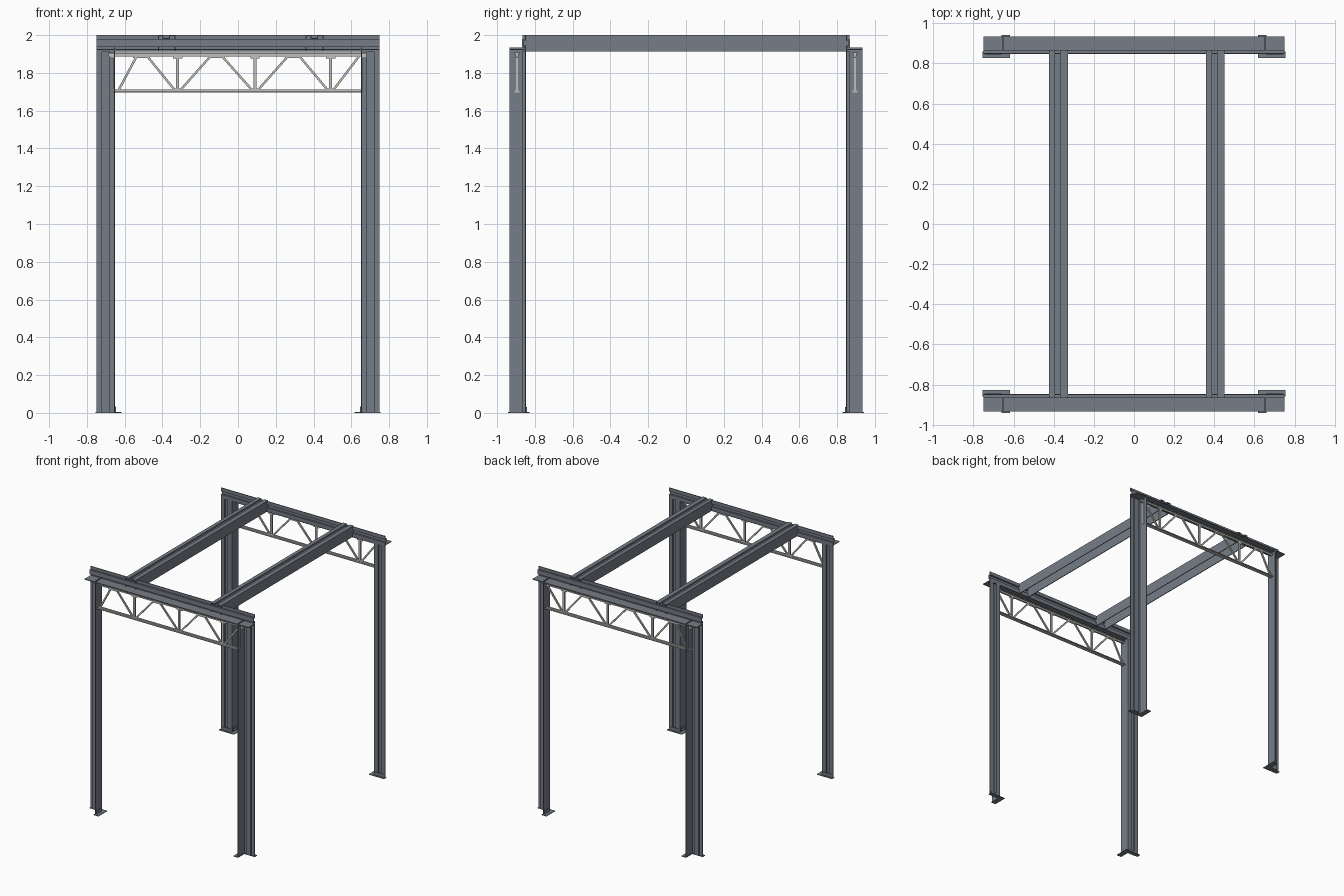
import bpy
import bmesh
import math
from mathutils import Matrix, Vector

cube = bpy.data.objects.get("Cube")
if cube:
    bpy.data.objects.remove(cube, do_unlink=True)


def material(name, colour):
    mat = bpy.data.materials.new(name)
    mat.use_nodes = True
    mat.diffuse_color = (*colour, 1)
    mat.node_tree.nodes["Principled BSDF"].inputs["Base Color"].default_value = (*colour, 1)
    return mat


STEEL = material("blue grey steel", (0.18, 0.205, 0.24))
TRUSS = material("pale galvanised steel", (0.52, 0.52, 0.50))


def add_box(bm, low, high):
    low, high = Vector(low), Vector(high)
    size = high - low
    bmesh.ops.create_cube(bm, size=1, matrix=Matrix.Translation((low + high) / 2)
                          @ Matrix.Diagonal((abs(size.x), abs(size.y), abs(size.z), 1)))


def add_strut(bm, start, end, width, depth):
    """Flat bar between two points in the xz plane."""
    start, end = Vector(start), Vector(end)
    run = end - start
    turn = Matrix.Rotation(-math.atan2(run.z, run.x), 4, 'Y')
    bmesh.ops.create_cube(bm, size=1, matrix=Matrix.Translation((start + end) / 2)
                          @ turn @ Matrix.Diagonal((run.length, depth, width, 1)))


def finish(name, bm, mat):
    bmesh.ops.recalc_face_normals(bm, faces=bm.faces)
    mesh = bpy.data.meshes.new(name)
    bm.to_mesh(mesh)
    bm.free()
    mesh.materials.append(mat)
    obj = bpy.data.objects.new(name, mesh)
    bpy.context.collection.objects.link(obj)
    return obj


def mirrored(bm, sx, sy):
    bmesh.ops.scale(bm, vec=(sx, sy, 1), verts=bm.verts)


INNER, OUTER = 0.847, 0.934     # depth range of the end frames
SEAT = 1.934                    # top of the columns
T = 0.006                       # steel thickness
GROOVE = 0.02                   # depth of the groove pressed into each flange


def add_flange(bm, width, start, end, frame):
    """Grooved flange: frame maps (across, depth, along) to model space."""
    a, b = 0.3 * width, 0.66 * width
    for low, high in (((0, 0), (a, T)), ((b, 0), (width, T)),
                      ((a, GROOVE - T), (b, GROOVE)),
                      ((a - T / 2, 0), (a + T / 2, GROOVE)),
                      ((b - T / 2, 0), (b + T / 2, GROOVE))):
        add_box(bm, frame(*low, start), frame(*high, end))


def column(name, sx, sy):
    bm = bmesh.new()
    add_flange(bm, 0.1, 0.004, 1.913, lambda u, d, s: (0.75 - u, INNER + d, s))
    add_box(bm, (0.65, INNER, 0.004), (0.65 + T, OUTER, SEAT))
    mirrored(bm, sx, sy)
    finish(name, bm, STEEL)


def foot(name, sx, sy):
    # two floor angles: one along the flange, one along the leg
    bm = bmesh.new()
    add_box(bm, (0.617, 0.828, 0), (0.755, 0.86, 0.005))
    add_box(bm, (0.617, 0.828, 0), (0.66, 0.942, 0.005))
    add_box(bm, (0.66, INNER - 0.005, 0), (0.74, INNER, 0.03))
    add_box(bm, (0.645, 0.865, 0), (0.65, 0.925, 0.035))
    mirrored(bm, sx, sy)
    finish(name, bm, STEEL)


def end_beam(name, sy):
    bm = bmesh.new()
    add_flange(bm, 0.087, -0.75, 0.75, lambda u, d, s: (s, INNER + d, 2 - u))
    add_box(bm, (-0.75, INNER, 1.92), (0.75, OUTER, 1.92 + T))
    mirrored(bm, 1, sy)
    finish(name, bm, STEEL)


def long_beam(name, x):
    # grooved top with a side wall along each edge
    bm = bmesh.new()
    half, reach = 0.047, 0.866
    add_flange(bm, 2 * half, -reach, reach, lambda u, d, s: (x - half + u, s, 2 - d))
    for side in (-1, 1):
        add_box(bm, (x + side * half, -reach, 1.913), (x + side * (half - T), reach, 2 - T / 2))
    # bolts in the groove
    for i in range(-4, 5):
        y = i * 0.185
        for dx in (-0.01, 0.01):
            add_box(bm, (x + dx - 0.003, y - 0.005, 1.975), (x + dx + 0.003, y + 0.005, 1.983))
    finish(name, bm, STEEL)


def truss(name, sy):
    bm = bmesh.new()
    y = 0.895
    top, bottom = 1.9, 1.703
    # chords: a flat leg and an upright leg each
    add_box(bm, (-0.685, y - 0.016, 1.901), (0.68, y + 0.016, 1.907))
    add_box(bm, (-0.685, y - 0.007, 1.888), (0.68, y + 0.007, 1.907))
    add_box(bm, (-0.66, y - 0.016, 1.695), (0.66, y + 0.016, 1.701))
    add_box(bm, (-0.66, y - 0.007, 1.695), (0.66, y + 0.007, 1.712))
    # zigzag bracing with posts and gussets
    low = (-0.645, -0.32, 0.09, 0.49)
    high = (-0.51, -0.115, 0.295, 0.67)
    for a, b in zip(low, high):
        add_strut(bm, (a + 0.01, y, bottom), (b - 0.02, y, top), 0.012, 0.012)
    for b, a in zip(high, low[1:]):
        add_strut(bm, (b + 0.02, y, top), (a - 0.01, y, bottom), 0.012, 0.012)
    for x in low[1:]:
        add_box(bm, (x - 0.008, y - 0.006, bottom), (x + 0.008, y + 0.006, top))
        for z in (1.711, 1.884):
            add_box(bm, (x - 0.025, y - 0.003, z - 0.007), (x + 0.025, y + 0.003, z + 0.007))
    for x in high[:3]:
        add_box(bm, (x - 0.045, y - 0.003, 1.878), (x + 0.045, y + 0.003, 1.89))
    # end posts and clips against the column legs
    for side in (-1, 1):
        add_box(bm, (side * 0.656, y - 0.005, bottom), (side * 0.66, y + 0.005, top))
        add_box(bm, (side * 0.65, y - 0.005, 1.878), (side * 0.68, y + 0.005, 1.905))
    add_box(bm, (-0.683, y - 0.005, 1.703), (-0.65, y + 0.005, 1.715))
    mirrored(bm, 1, sy)
    finish(name, bm, TRUSS)


for end, sy in (("front", -1), ("back", 1)):
    end_beam(end + "_beam", sy)
    truss(end + "_truss", sy)
    for side, sx in (("left", 1), ("right", -1)):
        column(f"{end}_{side}_column", sx, sy)
        foot(f"{end}_{side}_foot", sx, sy)
long_beam("right_long_beam", -0.377)
long_beam("left_long_beam", 0.405)
